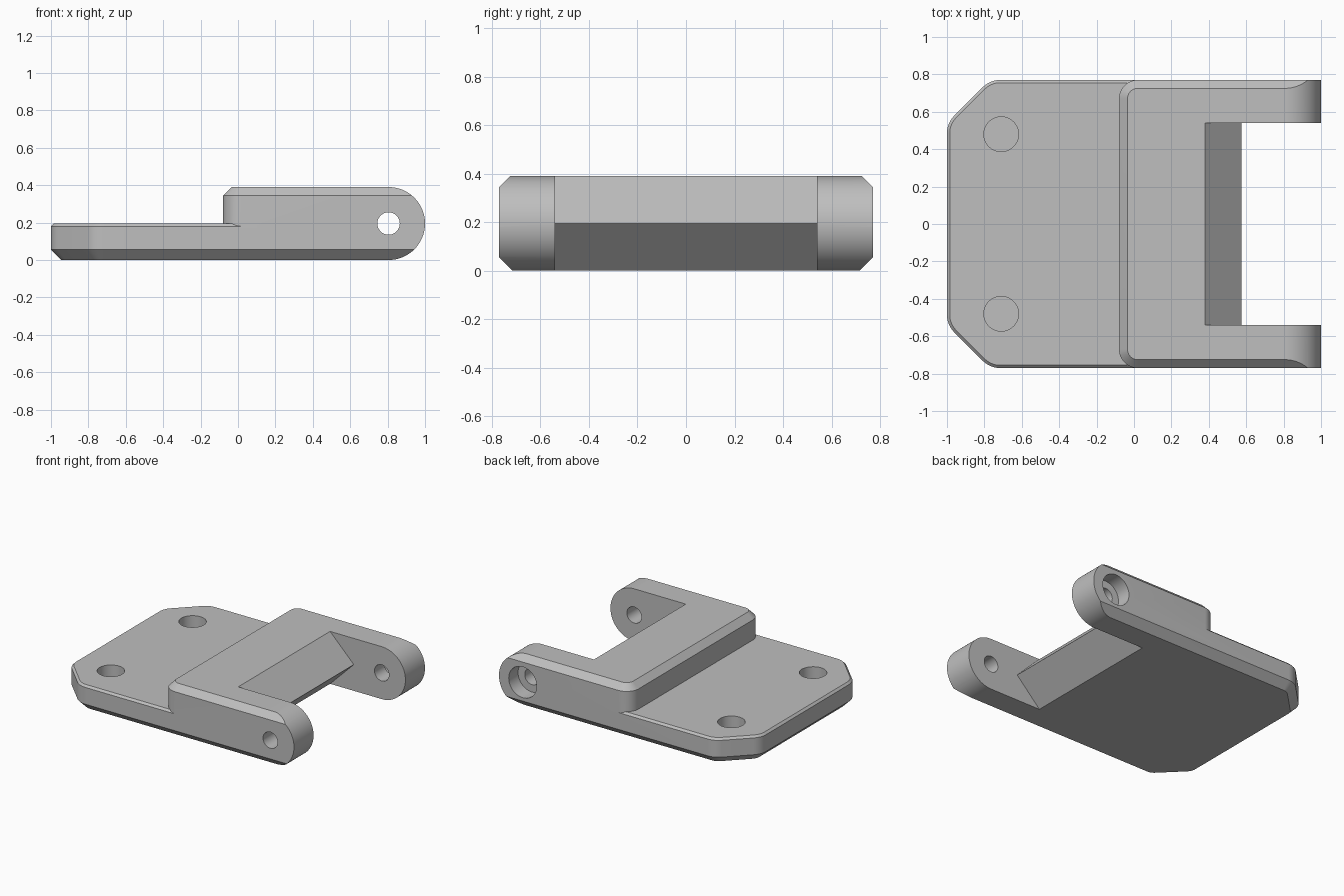
import bpy, bmesh
from math import pi, sin, cos, tan, radians
from mathutils import Vector

cube = bpy.data.objects.get("Cube")
if cube:
    bpy.data.objects.remove(cube, do_unlink=True)

HALF_W, TOP, STEP = 0.77, 0.39, 0.195
AXIS_X, AXIS_Z = 0.805, 0.195

grey = bpy.data.materials.new("satin grey")
grey.use_nodes = True
colour = (0.52, 0.52, 0.52, 1)
grey.diffuse_color = colour
grey.node_tree.nodes["Principled BSDF"].inputs["Base Color"].default_value = colour


def loft(name, rings):
    """Closed solid through rings that share one point count."""
    bm = bmesh.new()
    loops = [[bm.verts.new(p) for p in ring] for ring in rings]
    n = len(loops[0])
    for a, b in zip(loops, loops[1:]):
        for i in range(n):
            j = (i + 1) % n
            bm.faces.new((a[i], a[j], b[j], b[i]))
    bm.faces.new(loops[0][::-1])
    bm.faces.new(loops[-1])
    bmesh.ops.recalc_face_normals(bm, faces=bm.faces)
    mesh = bpy.data.meshes.new(name)
    bm.to_mesh(mesh)
    bm.free()
    mesh.materials.append(grey)
    obj = bpy.data.objects.new(name, mesh)
    bpy.context.collection.objects.link(obj)
    return obj


def rounded_outline(corners, radius, inset, z, steps=10):
    """Counter-clockwise convex outline moved inward, with every corner rounded."""
    pts = [Vector(c) for c in corners]
    ring = []
    for i, p in enumerate(pts):
        d1 = (p - pts[i - 1]).normalized()
        d2 = (pts[(i + 1) % len(pts)] - p).normalized()
        n1, n2 = Vector((-d1.y, d1.x)), Vector((-d2.y, d2.x))
        turn = n1.angle(n2)
        centre = p - d1 * radius * tan(turn / 2) + n1 * radius
        for k in range(steps + 1):
            t = turn * k / steps
            out = Vector((-n1.x * cos(t) + n1.y * sin(t), -n1.x * sin(t) - n1.y * cos(t)))
            q = centre + out * (radius - inset)
            ring.append((q.x, q.y, z))
    return ring


def slab(name, corners, radius, levels):
    return loft(name, [rounded_outline(corners, radius, inset, z) for z, inset in levels])


def side_prism(name, profile, y0, y1):
    return loft(name, [[(x, y, z) for x, z in profile] for y in (y0, y1)])


def circle(r, steps=48):
    return [(r * cos(2 * pi * k / steps), r * sin(2 * pi * k / steps)) for k in range(steps)]


def combine(target, tool, operation):
    mod = target.modifiers.new(tool.name, 'BOOLEAN')
    mod.object, mod.operation, mod.solver = tool, operation, 'EXACT'
    bpy.context.view_layer.objects.active = target
    bpy.ops.object.modifier_apply(modifier=mod.name)
    bpy.data.objects.remove(tool, do_unlink=True)


# Base plate with clipped corners and chamfered rims
plate_corners = [(-1, 0.54), (-1, -0.54), (-0.77, -HALF_W), (1.4, -HALF_W),
                 (1.4, HALF_W), (-0.77, HALF_W)]
body = slab("hinge_bracket", plate_corners, 0.13,
            [(0, 0.055), (0.055, 0), (STEP - 0.015, 0), (STEP, 0.015)])

# Raised block that continues into the arms
block_corners = [(-0.08, HALF_W), (-0.08, -HALF_W), (1.4, -HALF_W), (1.4, HALF_W)]
combine(body, slab("raised_block", block_corners, 0.1,
                   [(0.1, 0), (TOP - 0.045, 0), (TOP, 0.045)]), 'UNION')

# Round the arm ends
arc = [(AXIS_X + AXIS_Z * cos(a), AXIS_Z + AXIS_Z * sin(a))
       for a in (radians(-90 + 180 * k / 40) for k in range(41))]
combine(body, side_prism("arm_end_shape", arc + [(-1.2, TOP), (-1.2, 0)], -1, 1), 'INTERSECT')

# Gap between the arms, leaving a V-shaped ridge
gap = [(0.28, 0.49), (0.575, AXIS_Z), (0.28, -0.1), (1.5, -0.1), (1.5, 0.49)]
combine(body, side_prism("arm_gap", gap, -0.54, 0.54), 'DIFFERENCE')

# Pivot hole, with a counterbore on the back arm
for name, r, y0, y1 in (("pivot_hole", 0.06, -1, 1), ("counterbore", 0.115, 0.66, 1)):
    profile = [(AXIS_X + x, AXIS_Z + z) for x, z in circle(r)]
    combine(body, side_prism(name, profile, y0, y1), 'DIFFERENCE')

# Blind round pockets in the plate
for y in (-0.48, 0.48):
    rings = [[(-0.71 + a, y + b, z) for a, b in circle(0.093)] for z in (0.05, 0.3)]
    combine(body, loft("plate_pocket", rings), 'DIFFERENCE')

bpy.ops.object.select_all(action='DESELECT')
body.select_set(True)
bpy.context.view_layer.objects.active = body
bpy.ops.object.shade_smooth_by_angle(angle=radians(30))
